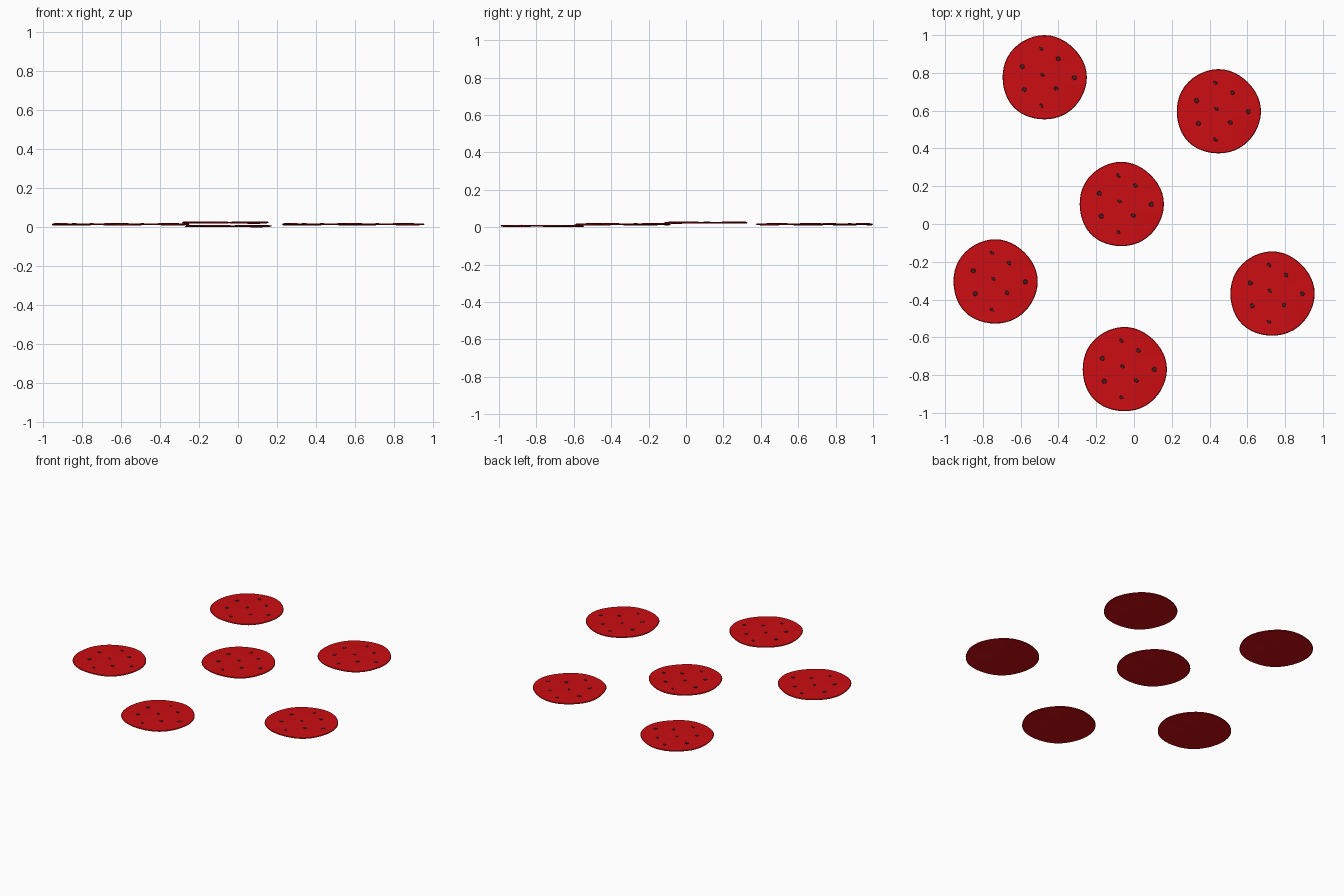
import bpy, bmesh
from math import sin, cos, pi, atan2, hypot, radians

if "Cube" in bpy.data.objects:
    bpy.data.objects.remove(bpy.data.objects["Cube"])

R, HALF = 0.223, 0.0035
SEG = 48
RINGS = [0.25, 0.5, 0.75, 0.92, 0.985]


def material(name, colour):
    m = bpy.data.materials.new(name)
    m.diffuse_color = colour
    m.use_nodes = True
    m.node_tree.nodes["Principled BSDF"].inputs["Base Color"].default_value = m.diffuse_color
    return m


MEAT = material("cured_meat_red", (0.60, 0.004, 0.006, 1))
PEPPER = material("dark_pepper", (0.07, 0.012, 0.016, 1))


def outline(a):
    return R * (1 + 0.008 * cos(3 * a + 0.6) + 0.006 * cos(5 * a - 0.8))


def wave(x, y):
    t, a = hypot(x, y) / R, atan2(y, x)
    return t * t * (0.0025 * cos(2 * (a - radians(45))) + 0.001 * cos(5 * a + 1))


def finish(bm, name, mat, loc):
    bmesh.ops.recalc_face_normals(bm, faces=bm.faces[:])
    me = bpy.data.meshes.new(name)
    bm.to_mesh(me)
    bm.free()
    me.materials.append(mat)
    ob = bpy.data.objects.new(name, me)
    ob.location = loc
    bpy.context.collection.objects.link(ob)
    for p in me.polygons:
        p.use_smooth = True
    bpy.ops.object.select_all(action='DESELECT')
    ob.select_set(True)
    bpy.context.view_layer.objects.active = ob
    bpy.ops.object.shade_smooth_by_angle(angle=radians(35))
    return ob


# Wavy thin slice: rings from top centre, around the rim, to bottom centre
def slice_mesh(name, loc):
    bm = bmesh.new()
    profile = [(f, HALF) for f in RINGS] + [(1.0, 0.0)] + [(f, -HALF) for f in reversed(RINGS)]
    loops = []
    for f, h in profile:
        ring = []
        for i in range(SEG):
            a = 2 * pi * i / SEG
            x, y = outline(a) * f * cos(a), outline(a) * f * sin(a)
            ring.append(bm.verts.new((x, y, wave(x, y) + h)))
        loops.append(ring)
    for lo, hi in zip(loops, loops[1:]):
        for i in range(SEG):
            j = (i + 1) % SEG
            bm.faces.new((lo[i], lo[j], hi[j], hi[i]))
    for ring, h in ((loops[0], HALF), (loops[-1], -HALF)):
        c = bm.verts.new((0, 0, h))
        for i in range(SEG):
            bm.faces.new((c, ring[i], ring[(i + 1) % SEG]))
    return finish(bm, name, MEAT, loc)


# Pepper flecks: low discs that follow the slice surface
FLECKS = [(-0.016, 0.153, 0.8), (0.074, 0.10, 0.9), (-0.116, 0.058, 1), (0.159, 0, 1),
          (-0.01, 0.016, 0.8), (-0.106, -0.063, 1), (0.063, -0.058, 0.9), (-0.016, -0.148, 0.8)]


def flecks_mesh(name, loc):
    bm = bmesh.new()
    for n, (cx, cy, stretch) in enumerate(FLECKS):
        made = bmesh.ops.create_cone(bm, cap_ends=True, segments=10, radius1=0.014,
                                     radius2=0.011, depth=0.003)["verts"]
        turn = n * 1.3 if stretch == 1 else -0.7
        for v in made:
            x, y = v.co.x, v.co.y * stretch ** 2
            px = cx + x * cos(turn) - y * sin(turn)
            py = cy + x * sin(turn) + y * cos(turn)
            v.co = (px, py, wave(px, py) + HALF + v.co.z)
    return finish(bm, name, PEPPER, loc)


# Six slices laid at three slightly different heights
SPOTS = [(-0.475, 0.775, 1), (0.447, 0.595, 1), (-0.067, 0.104, 2),
         (-0.735, -0.306, 1), (0.731, -0.37, 1), (-0.051, -0.77, 0)]
for k, (x, y, level) in enumerate(SPOTS, 1):
    loc = (x, y, 0.0065 + 0.009 * level)
    slice_mesh(f"sausage_slice_{k}", loc)
    flecks_mesh(f"pepper_flecks_{k}", loc)
